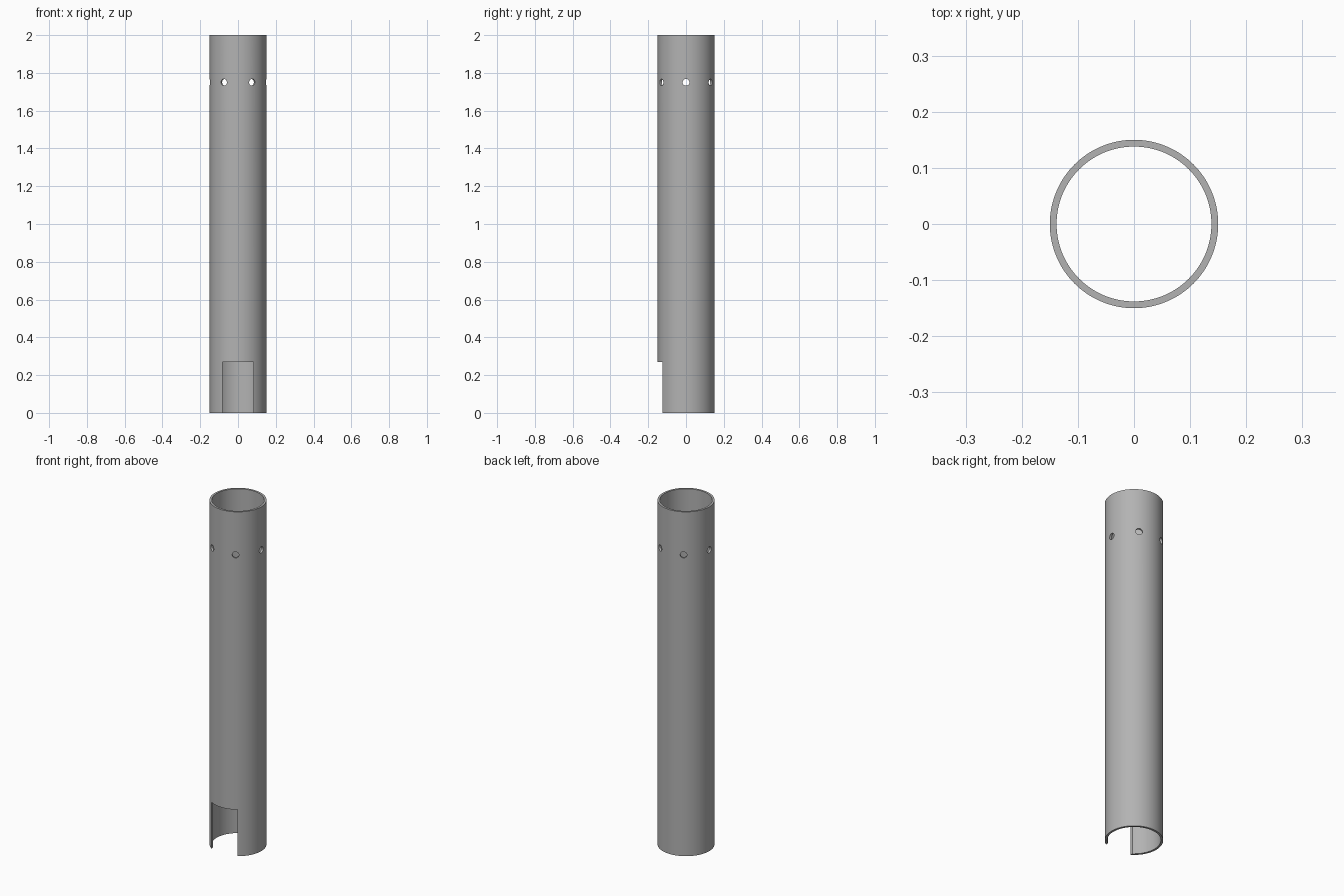
import bpy, bmesh, math
from mathutils import Matrix

cube = bpy.data.objects.get("Cube")
if cube:
    bpy.data.objects.remove(cube, do_unlink=True)

OUTER, INNER, HEIGHT = 0.15, 0.138, 2.0
SEGMENTS = 128
HOLE_R, HOLE_Z = 0.018, 1.75
SLOT_HALF, SLOT_TOP = 0.083, 0.27

grey = bpy.data.materials.new("plain grey")
grey.use_nodes = True
colour = (0.45, 0.45, 0.45, 1)
grey.diffuse_color = colour
grey.node_tree.nodes["Principled BSDF"].inputs["Base Color"].default_value = colour


def make_object(name, bm):
    bmesh.ops.recalc_face_normals(bm, faces=bm.faces)
    mesh = bpy.data.meshes.new(name)
    bm.to_mesh(mesh)
    bm.free()
    mesh.materials.append(grey)
    obj = bpy.data.objects.new(name, mesh)
    bpy.context.collection.objects.link(obj)
    return obj


def cut(target, cutter):
    mod = target.modifiers.new("cut", "BOOLEAN")
    mod.operation = "DIFFERENCE"
    mod.solver = "EXACT"
    mod.object = cutter
    bpy.context.view_layer.objects.active = target
    bpy.ops.object.modifier_apply(modifier=mod.name)
    bpy.data.objects.remove(cutter, do_unlink=True)


# Hollow tube: wall section spun around the vertical axis
bm = bmesh.new()
section = [bm.verts.new((r, 0, z)) for r, z in
           ((INNER, 0), (OUTER, 0), (OUTER, HEIGHT), (INNER, HEIGHT))]
edges = [bm.edges.new((section[i], section[(i + 1) % 4])) for i in range(4)]
bmesh.ops.spin(bm, geom=section + edges, cent=(0, 0, 0), axis=(0, 0, 1),
               angle=math.tau, steps=SEGMENTS, use_merge=True)
bmesh.ops.remove_doubles(bm, verts=bm.verts, dist=1e-5)
tube = make_object("tube", bm)

# Six round holes: three drills straight through both walls
for k in range(3):
    bm = bmesh.new()
    turn = Matrix.Rotation(k * math.pi / 3, 4, "Z") @ Matrix.Rotation(math.pi / 2, 4, "Y")
    bmesh.ops.create_cone(bm, cap_ends=True, segments=32, radius1=HOLE_R,
                          radius2=HOLE_R, depth=0.5,
                          matrix=Matrix.Translation((0, 0, HOLE_Z)) @ turn)
    cut(tube, make_object("hole_cutter", bm))

# Rectangular slot in the front wall, open at the bottom
bm = bmesh.new()
bmesh.ops.create_cube(bm, size=1, matrix=Matrix.Translation((0, -0.15, SLOT_TOP - 0.25))
                      @ Matrix.Diagonal((2 * SLOT_HALF, 0.3, 0.5, 1)))
cut(tube, make_object("slot_cutter", bm))

# Smooth walls with crisp rims
bpy.ops.object.select_all(action="DESELECT")
tube.select_set(True)
bpy.context.view_layer.objects.active = tube
bpy.ops.object.shade_smooth_by_angle(angle=math.radians(30))
